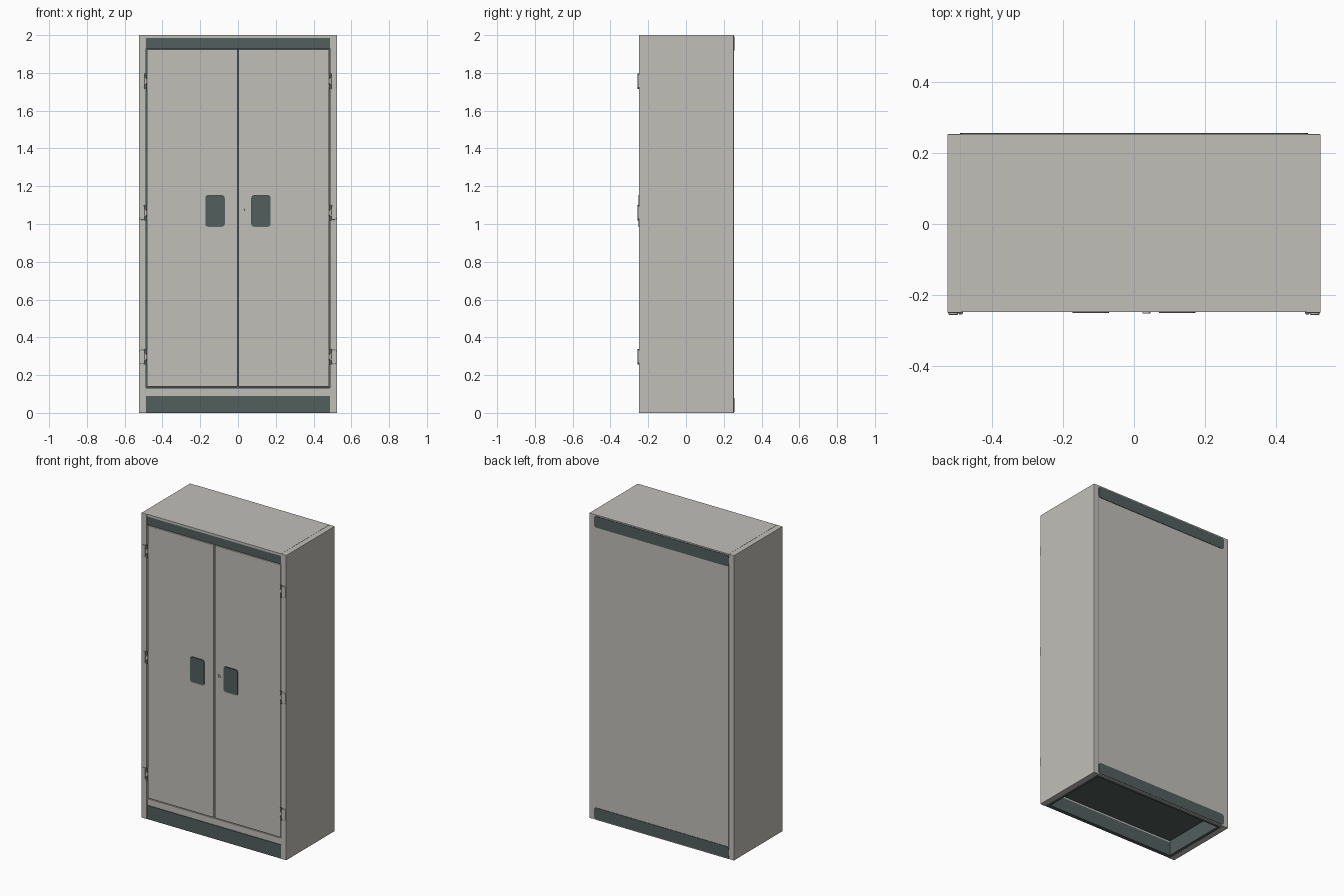
import bpy, bmesh
from mathutils import Vector

cube = bpy.data.objects.get("Cube")
if cube:
    bpy.data.objects.remove(cube, do_unlink=True)


def material(name, color):
    m = bpy.data.materials.new(name)
    m.use_nodes = True
    m.diffuse_color = (*color, 1)
    bsdf = next(n for n in m.node_tree.nodes if n.type == 'BSDF_PRINCIPLED')
    bsdf.inputs["Base Color"].default_value = (*color, 1)
    return m


LIGHT = material("warm_light_grey", (0.53, 0.52, 0.485))
DARK = material("dark_slate", (0.085, 0.115, 0.11))


def finish(name, bm, mat):
    mesh = bpy.data.meshes.new(name)
    bm.normal_update()
    bm.to_mesh(mesh)
    bm.free()
    mesh.materials.append(mat)
    obj = bpy.data.objects.new(name, mesh)
    bpy.context.collection.objects.link(obj)
    return obj


def box(name, x, y, z, mat, bevel=0.0, corner=0.0, inset=0.0, sink=0.0):
    """Box from ranges; corner rounds the edges along y, inset sinks the front face."""
    bm = bmesh.new()
    bmesh.ops.create_cube(bm, size=1)
    for v in bm.verts:
        v.co = Vector([(a + b) / 2 + c * (b - a) for (a, b), c in zip((x, y, z), v.co)])
    if corner:
        edges = [e for e in bm.edges
                 if abs(e.verts[0].co.y - e.verts[1].co.y) > (y[1] - y[0]) / 2]
        bmesh.ops.bevel(bm, geom=edges, offset=corner, segments=4, profile=0.5, affect='EDGES')
    if inset:
        bm.normal_update()
        front = min(bm.faces, key=lambda f: f.calc_center_median().y)
        bmesh.ops.inset_region(bm, faces=[front], thickness=inset)
        for v in front.verts:
            v.co.y += sink
    obj = finish(name, bm, mat)
    if bevel:
        mod = obj.modifiers.new("soft_edges", 'BEVEL')
        mod.width = bevel
        mod.segments = 2
    return obj


def cylinder(name, center, radius, depth, mat, axis='Z'):
    rot = (1.5708, 0, 0) if axis == 'Y' else (0, 0, 0)
    bpy.ops.mesh.primitive_cylinder_add(vertices=20, radius=radius, depth=depth,
                                        location=center, rotation=rot)
    obj = bpy.context.object
    obj.name = name
    obj.data.materials.append(mat)
    bpy.ops.object.shade_smooth_by_angle()
    return obj


def span(side, a, b):
    return (a, b) if side > 0 else (-b, -a)


FRONT, BACK = -0.25, 0.253
INNER, OUTER = 0.487, 0.525

# Carcass
box("top_panel", (-INNER, INNER), (FRONT + 0.002, BACK), (1.985, 2.0), LIGHT)
box("back_panel", (-INNER, INNER), (BACK - 0.012, BACK), (0, 1.985), LIGHT)
box("inner_backing", (-INNER, INNER), (-0.222, -0.216), (0.1, 1.985), DARK)
box("lower_rail", (-INNER, INNER), (-0.243, -0.222), (0.09, 0.132), LIGHT)
box("head_band", (-INNER, INNER), (-0.247, -0.222), (1.93, 1.994), DARK)

# Hollow plinth under the cabinet
box("plinth_front", (-INNER, INNER), (-0.247, -0.222), (0, 0.09), DARK)
box("plinth_back", (-INNER, INNER), (0.221, 0.241), (0.001, 0.1), DARK)
box("base_floor", (-INNER, INNER), (-0.222, 0.241), (0.1, 0.112), DARK)

# Rear trim strips
for name, z in (("rear_top_strip", (1.918, 1.992)), ("rear_bottom_strip", (0.006, 0.08))):
    box(name, (-0.49, 0.49), (BACK, BACK + 0.003), z, DARK, corner=0.018)

for side, word in ((1, "left"), (-1, "right")):
    box(word + "_side_panel", span(side, INNER, OUTER), (FRONT, BACK), (0, 2), LIGHT, bevel=0.002)
    box(word + "_plinth_wall", span(side, 0.467, INNER), (-0.222, 0.221), (0.001, 0.1), DARK)

    # Door with its pull plate
    box(word + "_door", span(side, 0.003, 0.482), (-0.247, -0.225), (0.138, 1.925), LIGHT, bevel=0.003)
    box(word + "_pull", span(side, 0.07, 0.173), (-0.251, -0.246), (0.985, 1.153), DARK,
        corner=0.016, inset=0.006, sink=0.002)

    # Hinges
    for n, z in enumerate((0.297, 1.06, 1.757)):
        tag = f"{word}_hinge_{n + 1}"
        box(tag + "_leaf", span(side, 0.495, 0.522), (-0.2555, -0.249), (z - 0.038, z + 0.038),
            LIGHT, bevel=0.002, corner=0.011)
        for k in (-1, 0, 1):
            cylinder(f"{tag}_knuckle_{k + 2}", (side * 0.488, -0.2485, z + k * 0.029), 0.007,
                     0.024, LIGHT if k == 0 else DARK)

# Lock beside the door seam
cylinder("lock_barrel", (0.035, -0.248, 1.075), 0.011, 0.007, LIGHT, axis='Y')
box("lock_slot", (0.033, 0.037), (-0.2522, -0.2512), (1.068, 1.082), DARK)
